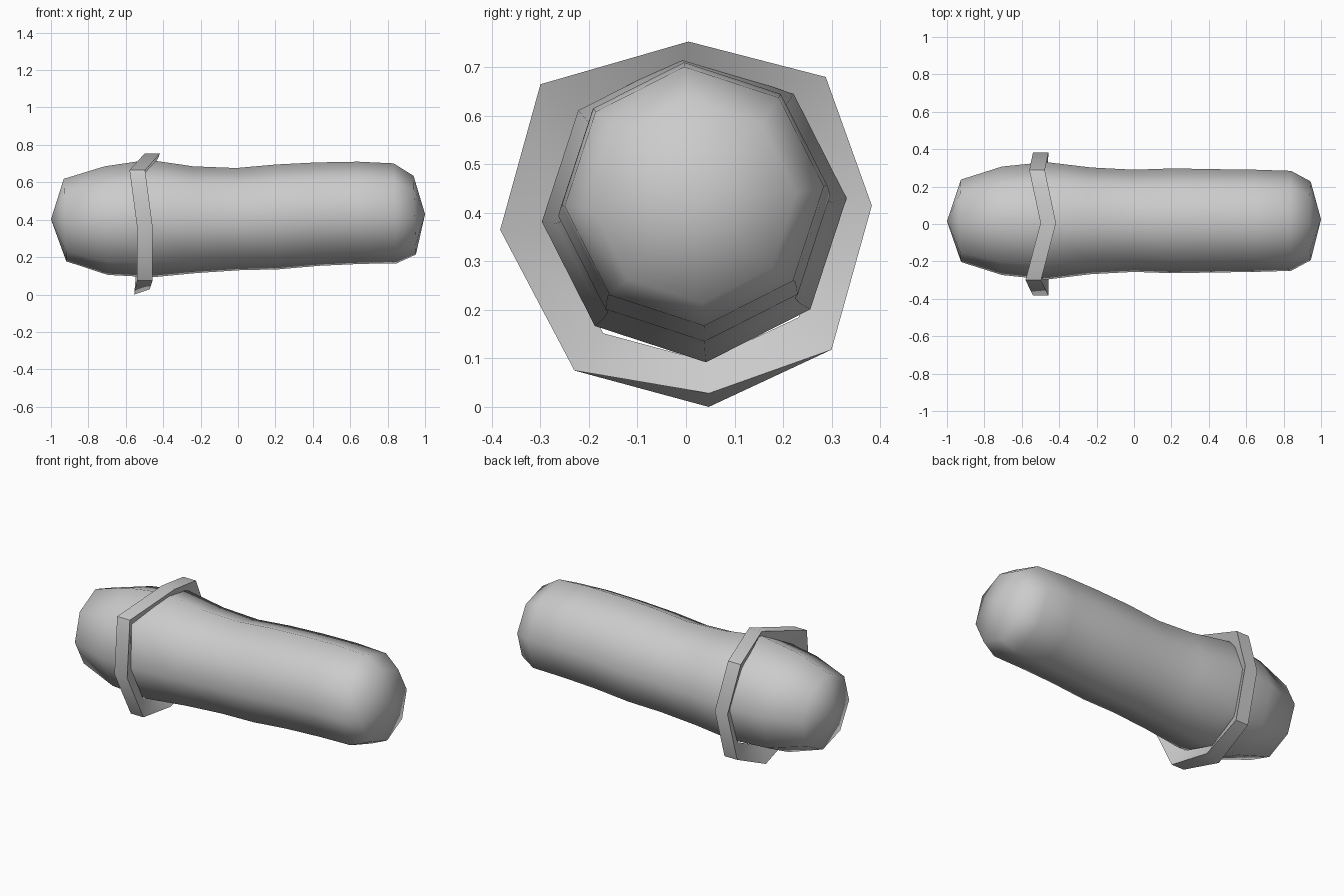
import bpy
import math

if "Cube" in bpy.data.objects:
    bpy.data.objects.remove(bpy.data.objects["Cube"])

SIDES = 8
TWIST = math.radians(4.4)   # slight roll of the octagonal section
CY = 0.017                  # sideways offset of the body axis


def make(name, verts, faces, angle=None):
    me = bpy.data.meshes.new(name)
    me.from_pydata(verts, [], faces)
    me.polygons.foreach_set("use_smooth", [True] * len(me.polygons))
    if angle is not None:
        me.set_sharp_from_angle(angle=math.radians(angle))
    me.update()
    ob = bpy.data.objects.new(name, me)
    bpy.context.collection.objects.link(ob)
    return ob


def bridge(a, b):
    """Quads between two rings starting at vertex indices a and b."""
    return [(a + i, a + (i + 1) % SIDES, b + (i + 1) % SIDES, b + i)
            for i in range(SIDES)]


# Body: octagonal sections lofted along x (x, centre z, radius)
sections = [
    (-0.925, 0.398, 0.221), (-0.705, 0.395, 0.291), (-0.47, 0.406, 0.315),
    (-0.23, 0.400, 0.286), (0.0, 0.403, 0.274), (0.21, 0.415, 0.281),
    (0.43, 0.430, 0.277), (0.65, 0.437, 0.274), (0.84, 0.434, 0.268),
    (0.945, 0.424, 0.211),
]
verts, faces = [], []
for x, cz, r in sections:
    for i in range(SIDES):
        a = TWIST + i * math.tau / SIDES
        dz = r * math.sin(a)
        verts.append((x - 0.03 * dz, CY + r * math.cos(a), cz + dz))
for k in range(len(sections) - 1):
    faces += bridge(k * SIDES, (k + 1) * SIDES)

# Pointed ends
first, last = 0, (len(sections) - 1) * SIDES
tip_l = len(verts)
verts += [(-1.0, 0.015, 0.402), (1.0, 0.025, 0.43)]
for i in range(SIDES):
    j = (i + 1) % SIDES
    faces.append((tip_l, first + j, first + i))
    faces.append((tip_l + 1, last + i, last + j))
# Outward winding: rings run counter-clockwise about +x
faces = [f[::-1] if len(f) == 4 else f for f in faces]
faces = [f[::-1] if len(f) == 4 else f for f in faces]
make("body", verts, faces)

# Collar: uneven band (left-edge x, y, z); its sides slope in to the body
rim = [
    (-0.54, 0.383, 0.415), (-0.56, 0.288, 0.68), (-0.50, 0.005, 0.753),
    (-0.58, -0.30, 0.665), (-0.54, -0.383, 0.365), (-0.54, -0.23, 0.075),
    (-0.555, 0.047, 0.0), (-0.545, 0.30, 0.118),
]
WIDTH, CZ, INSET = 0.083, 0.395, 0.76
left = [(x, y, z) for x, y, z in rim]
right = [(x + WIDTH, y, z + (0.028 if z < 0.01 else 0)) for x, y, z in rim]
inner = [(x + WIDTH / 2, CY + (y - CY) * INSET, CZ + (z - CZ) * INSET)
         for x, y, z in rim]
make("collar", left + right + inner,
     bridge(0, 8) + bridge(8, 16) + bridge(16, 0), 50)

# Consistent outward normals
import bmesh
for ob in bpy.context.collection.objects:
    bm = bmesh.new()
    bm.from_mesh(ob.data)
    bmesh.ops.recalc_face_normals(bm, faces=bm.faces)
    bm.to_mesh(ob.data)
    bm.free()
